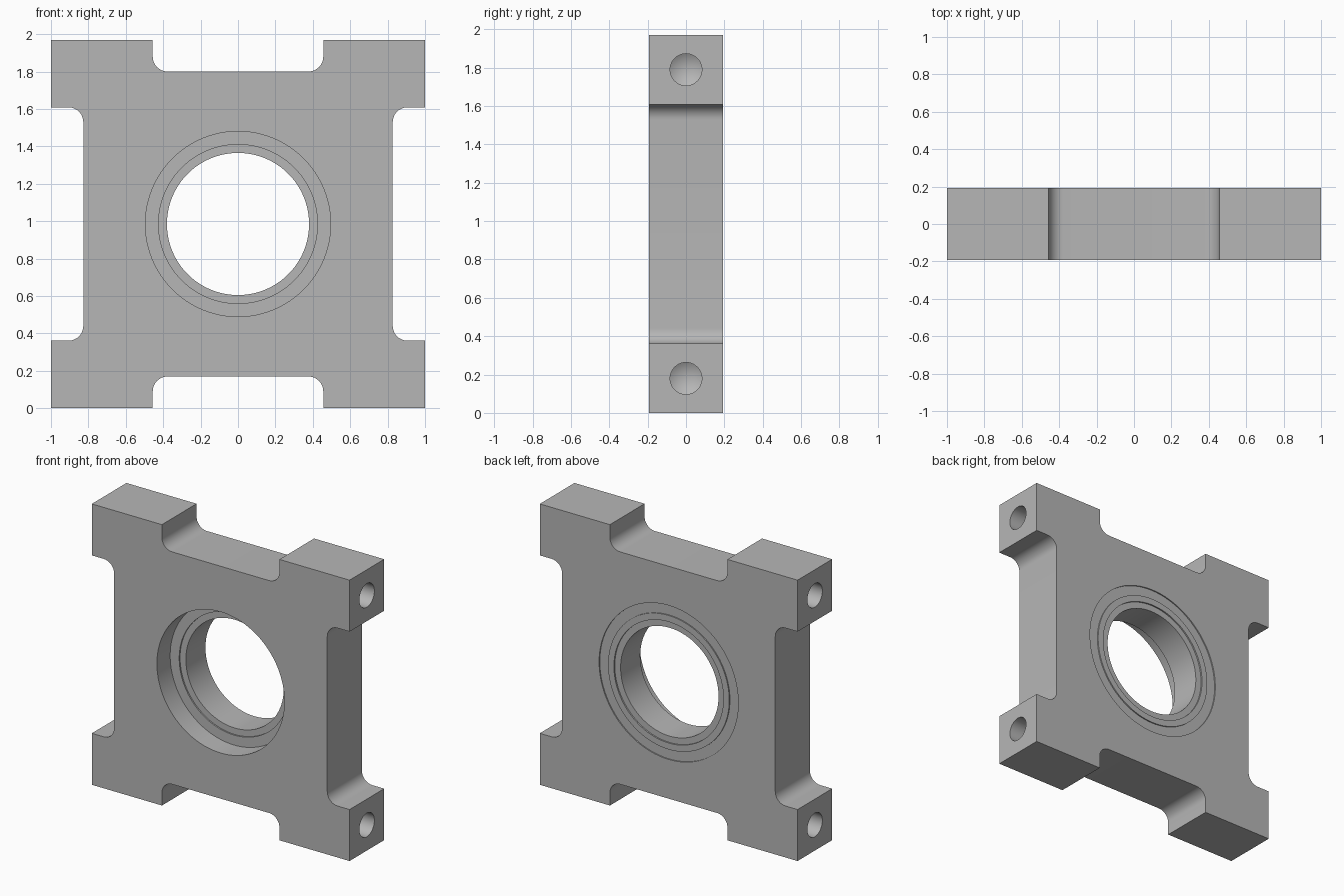
import bpy, bmesh, math
from mathutils import Matrix, Vector

if "Cube" in bpy.data.objects:
    bpy.data.objects.remove(bpy.data.objects["Cube"])

HALF_Y = 0.192
HEIGHT = 1.97
CZ = HEIGHT / 2
FILLET = 0.08

grey = bpy.data.materials.new("machined_grey")
grey.diffuse_color = (0.47, 0.47, 0.47, 1)
grey.use_nodes = True
grey.node_tree.nodes["Principled BSDF"].inputs["Base Color"].default_value = grey.diffuse_color


def make_object(name, bm):
    bmesh.ops.recalc_face_normals(bm, faces=bm.faces[:])
    mesh = bpy.data.meshes.new(name)
    bm.to_mesh(mesh)
    bm.free()
    ob = bpy.data.objects.new(name, mesh)
    bpy.context.collection.objects.link(ob)
    mesh.materials.append(grey)
    return ob


def lathe(name, profile, matrix, seg):
    """Closed (radius, height) profile revolved around local z."""
    bm = bmesh.new()
    rings = []
    for i in range(seg):
        a = 2 * math.pi * i / seg
        rings.append([bm.verts.new(matrix @ Vector((r * math.cos(a), r * math.sin(a), h)))
                      for r, h in profile])
    n = len(profile)
    for i in range(seg):
        p, q = rings[i], rings[(i + 1) % seg]
        for k in range(n):
            m = (k + 1) % n
            if profile[k][0] == 0 and profile[m][0] == 0:
                continue
            bm.faces.new((p[k], p[m], q[m], q[k]))
    bmesh.ops.remove_doubles(bm, verts=bm.verts[:], dist=1e-5)
    bmesh.ops.dissolve_degenerate(bm, edges=bm.edges[:], dist=1e-5)
    return make_object(name, bm)


def arc(cx, cz, a0, a1, steps=10):
    return [(cx + FILLET * math.cos(math.radians(a0 + (a1 - a0) * i / steps)),
             cz + FILLET * math.sin(math.radians(a0 + (a1 - a0) * i / steps)))
            for i in range(steps + 1)]


# Plate outline: one quadrant around the centre, mirrored to all four
SIDE_X, SIDE_Z = 0.827, 0.624    # side notch
TOP_X, TOP_Z = 0.456, 0.815      # top notch
quad = (arc(SIDE_X + FILLET, SIDE_Z - FILLET, 180, 90)
        + [(1, SIDE_Z), (1, CZ), (TOP_X, CZ)]
        + arc(TOP_X - FILLET, TOP_Z + FILLET, 0, -90))
outline = []
for sx, sz in ((1, 1), (-1, 1), (-1, -1), (1, -1)):
    part = [(x * sx, z * sz) for x, z in quad]
    outline += part if sx * sz > 0 else part[::-1]

bm = bmesh.new()
face = bm.faces.new([bm.verts.new((x, -HALF_Y, z + CZ)) for x, z in outline])
ext = bmesh.ops.extrude_face_region(bm, geom=[face])
bmesh.ops.translate(bm, vec=(0, 2 * HALF_Y, 0),
                    verts=[v for v in ext["geom"] if isinstance(v, bmesh.types.BMVert)])
plate = make_object("bearing_plate", bm)

# Stepped centre bore (local z runs from front to back)
to_y = Matrix.Translation((0, 0, CZ)) @ Matrix.Rotation(-math.pi / 2, 4, 'X')
cutters = [lathe("bore_cutter", [
    (0, -0.3), (0.495, -0.3), (0.495, -0.045), (0.425, -0.045), (0.425, -0.035),
    (0.38, -0.035), (0.38, HALF_Y - 0.01), (0.425, HALF_Y - 0.01), (0.425, 0.3), (0, 0.3)],
    to_y, 96)]

# Shallow ring groove on the back
b = HALF_Y - 0.008
cutters.append(lathe("groove_cutter", [(0.47, b), (0.54, b), (0.54, 0.3), (0.47, 0.3)], to_y, 96))

# Drilled holes with conical ends in both side faces
for s in (-1, 1):
    for z in (0.18, HEIGHT - 0.18):
        m = Matrix.Translation((s, 0, z)) @ Matrix.Rotation(s * math.pi / 2, 4, 'Y')
        cutters.append(lathe("drill_cutter", [(0, -0.35), (0.083, -0.30), (0.083, 0.1), (0, 0.1)], m, 40))

bpy.context.view_layer.objects.active = plate
for c in cutters:
    c.hide_render = True
    mod = plate.modifiers.new("cut", 'BOOLEAN')
    mod.operation = 'DIFFERENCE'
    mod.solver = 'EXACT'
    mod.object = c
    bpy.ops.object.modifier_apply(modifier=mod.name)
    bpy.data.objects.remove(c)

# Smooth the round walls, keep edges sharp
bpy.ops.object.select_all(action='DESELECT')
plate.select_set(True)
bpy.ops.object.shade_smooth_by_angle(angle=math.radians(25))
